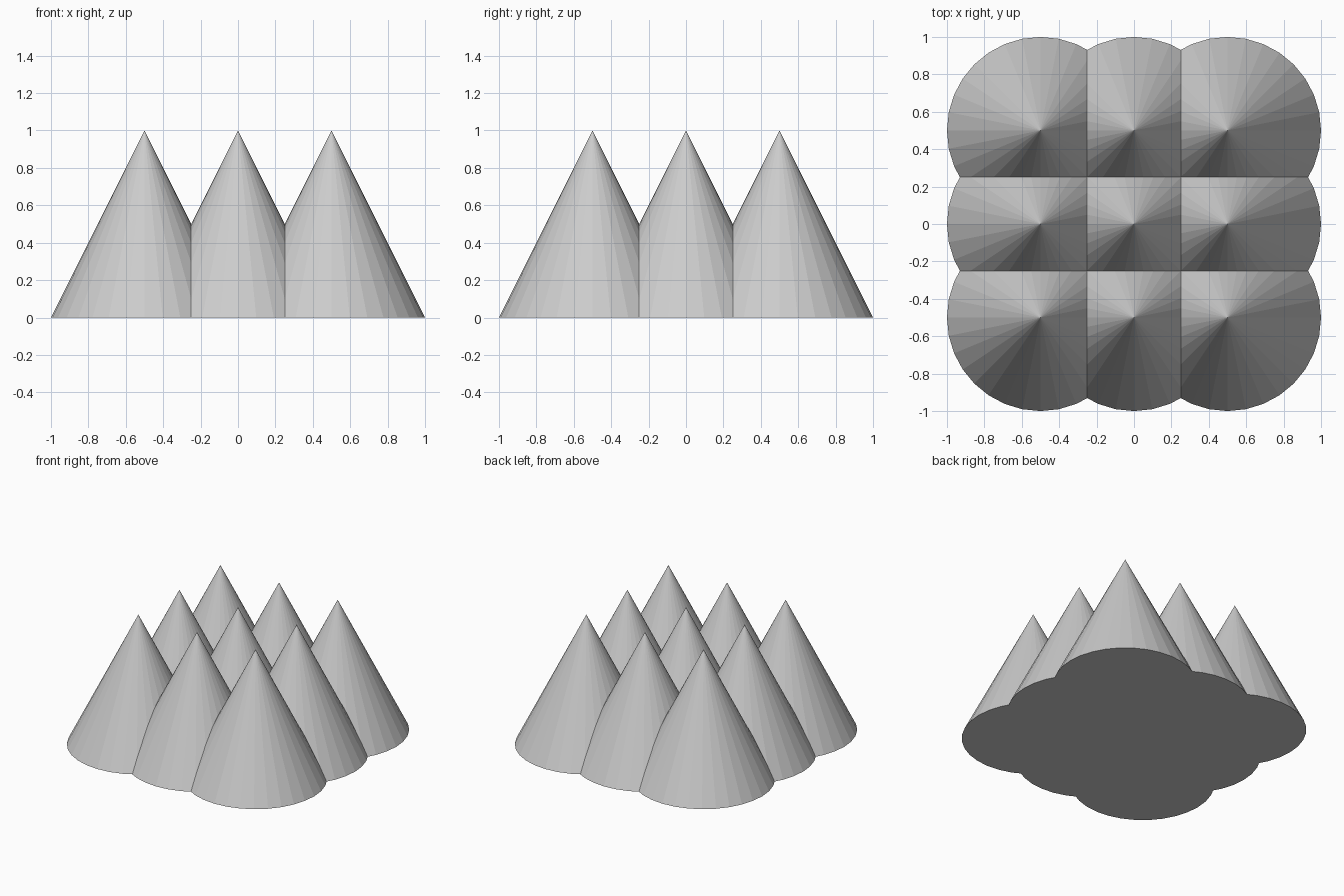
import bpy, bmesh
from mathutils import Matrix, Vector

if "Cube" in bpy.data.objects:
    bpy.data.objects.remove(bpy.data.objects["Cube"])

STEP, RADIUS, HEIGHT, SIDES = 0.5, 0.5, 1.0, 32


def add_peak(target, i, j):
    """One cone, trimmed at the planes where it meets its neighbours."""
    bm = bmesh.new()
    centre = Vector((i * STEP, j * STEP, HEIGHT / 2))
    bmesh.ops.create_cone(bm, cap_ends=True, segments=SIDES, radius1=RADIUS,
                          radius2=0, depth=HEIGHT,
                          matrix=Matrix.Translation(centre))
    bmesh.ops.remove_doubles(bm, verts=bm.verts, dist=1e-5)
    for axis, index in ((Vector((1, 0, 0)), i), (Vector((0, 1, 0)), j)):
        for side in (-1, 1):
            if -1 <= index + side <= 1:
                bmesh.ops.bisect_plane(
                    bm, geom=bm.verts[:] + bm.edges[:] + bm.faces[:],
                    dist=1e-6, plane_co=centre + axis * side * STEP / 2,
                    plane_no=axis * side, clear_outer=True)
    mesh = bpy.data.meshes.new("peak_tmp")
    bm.to_mesh(mesh)
    bm.free()
    target.from_mesh(mesh)
    bpy.data.meshes.remove(mesh)


# 3 x 3 grid of peaks welded into one closed shell
shell = bmesh.new()
for i in (-1, 0, 1):
    for j in (-1, 0, 1):
        add_peak(shell, i, j)
bmesh.ops.remove_doubles(shell, verts=shell.verts, dist=1e-4)

# Single flat underside
base = [f for f in shell.faces if all(abs(v.co.z) < 1e-5 for v in f.verts)]
bmesh.ops.dissolve_faces(shell, faces=base, use_verts=False)
bmesh.ops.recalc_face_normals(shell, faces=shell.faces)

mesh = bpy.data.meshes.new("cone_cluster")
shell.to_mesh(mesh)
shell.free()
bpy.context.collection.objects.link(bpy.data.objects.new("cone_cluster", mesh))
